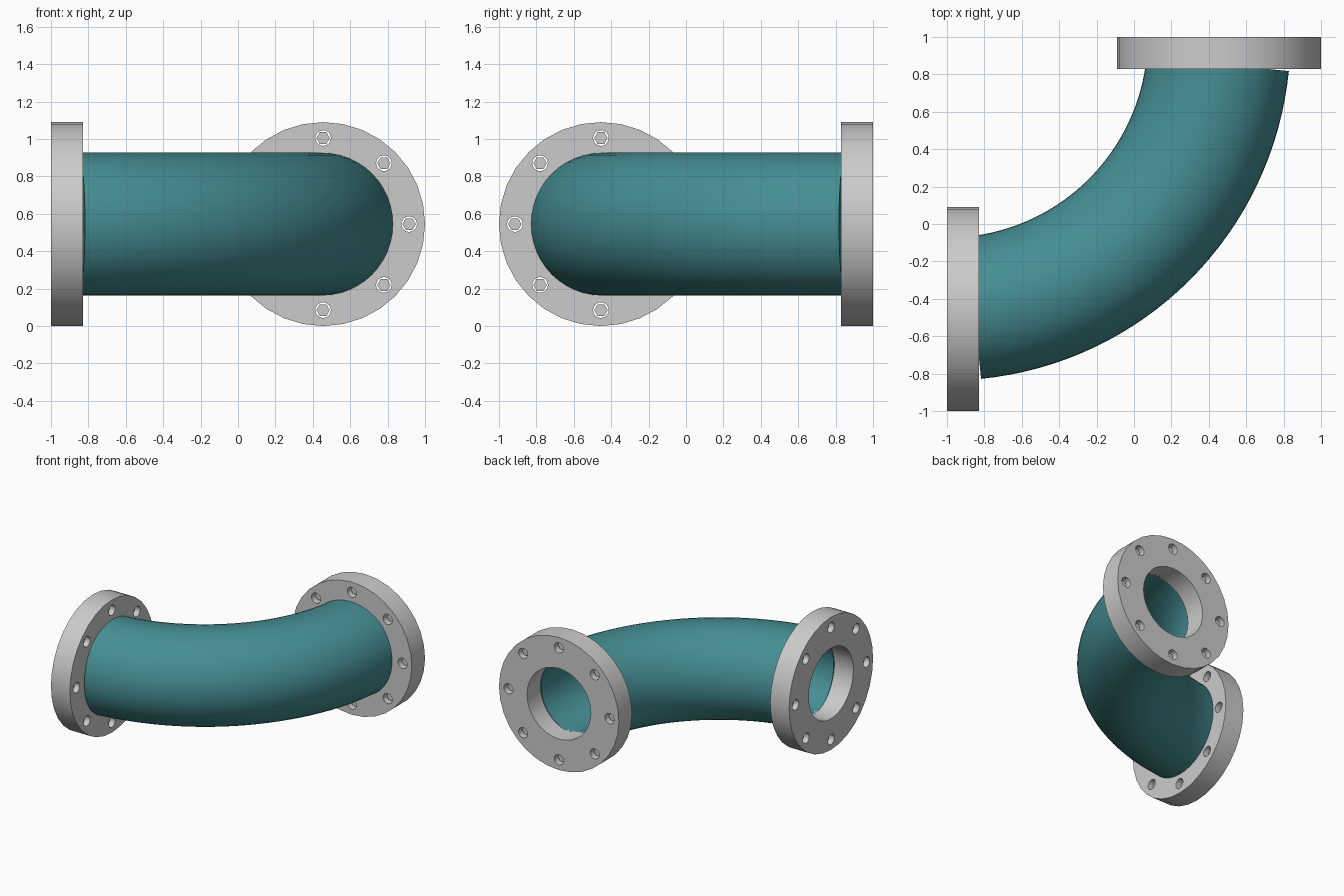
import bpy, bmesh
from math import sin, cos, pi, radians
from mathutils import Matrix, Vector

if "Cube" in bpy.data.objects:
    bpy.data.objects.remove(bpy.data.objects["Cube"])

CZ = 0.545                      # height of the pipe axis
BEND = Vector((-1, 1, CZ))      # centre of the elbow bend
BEND_R = 1.455
FLANGE_R, BORE_R, HALF_T = 0.545, 0.29, 0.086
BOLT_CIRCLE = 0.46


def circle(r, z, n, cx=0, cy=0):
    return [Vector((cx + r * cos(2 * pi * i / n), cy + r * sin(2 * pi * i / n), z))
            for i in range(n)]


def add_rings(bm, rings, wrap):
    """Skin a list of point rings; wrap joins last to first, otherwise cap both ends."""
    vs = [[bm.verts.new(p) for p in ring] for ring in rings]
    n = len(vs[0])
    for k in range(len(vs) if wrap else len(vs) - 1):
        a, b = vs[k], vs[(k + 1) % len(vs)]
        for i in range(n):
            j = (i + 1) % n
            bm.faces.new((a[i], a[j], b[j], b[i]))
    if not wrap:
        bm.faces.new(vs[0])
        bm.faces.new(vs[-1])


def finish(bm, name, matrix=Matrix()):
    bmesh.ops.recalc_face_normals(bm, faces=bm.faces)
    mesh = bpy.data.meshes.new(name)
    bm.to_mesh(mesh)
    bm.free()
    ob = bpy.data.objects.new(name, mesh)
    ob.matrix_world = matrix
    bpy.context.collection.objects.link(ob)
    return ob


def select(ob):
    bpy.ops.object.select_all(action='DESELECT')
    ob.select_set(True)
    bpy.context.view_layer.objects.active = ob


def smooth(ob):
    select(ob)
    bpy.ops.object.shade_smooth_by_angle(angle=radians(35))


def bolt_pattern(name, r, half, n, matrix):
    """Eight prisms spaced on the bolt circle."""
    bm = bmesh.new()
    for k in range(8):
        a = k * pi / 4
        x, y = BOLT_CIRCLE * cos(a), BOLT_CIRCLE * sin(a)
        add_rings(bm, [circle(r, -half, n, x, y), circle(r, half, n, x, y)], False)
    return finish(bm, name, matrix)


def flange(name, matrix):
    # disc with central bore
    bm = bmesh.new()
    profile = [(BORE_R, -HALF_T), (FLANGE_R, -HALF_T), (FLANGE_R, HALF_T), (BORE_R, HALF_T)]
    add_rings(bm, [circle(r, z, 32) for r, z in profile], True)
    ob = finish(bm, name, matrix)
    # drilled bolt holes
    cutter = bolt_pattern(name + "_hole_cutter", 0.042, 0.2, 16, matrix)
    cutter.hide_render = True
    mod = ob.modifiers.new("holes", 'BOOLEAN')
    mod.operation, mod.solver, mod.object = 'DIFFERENCE', 'EXACT', cutter
    select(ob)
    bpy.ops.object.modifier_apply(modifier=mod.name)
    bpy.data.objects.remove(cutter)
    smooth(ob)
    # hex bolts recessed in the holes
    bolt_pattern(name + "_bolts", 0.036, 0.045, 6, matrix)


# elbow pipe: outer skin out, inner skin back
def pipe_ring(t, r, n=48):
    out = Vector((sin(t), -cos(t), 0))
    return [BEND + out * (BEND_R + r * cos(2 * pi * i / n))
            + Vector((0, 0, r * sin(2 * pi * i / n))) for i in range(n)]


STEPS = 32
angles = [radians(5.7 + (90 - 11.4) * i / STEPS) for i in range(STEPS + 1)]
bm = bmesh.new()
add_rings(bm, [pipe_ring(t, 0.382) for t in angles]
          + [pipe_ring(t, BORE_R) for t in reversed(angles)], True)
pipe = finish(bm, "elbow_pipe")
teal = bpy.data.materials.new("teal")
teal.diffuse_color = (0.06, 0.27, 0.29, 1)
teal.use_nodes = True
teal.node_tree.nodes["Principled BSDF"].inputs["Base Color"].default_value = teal.diffuse_color
pipe.data.materials.append(teal)
smooth(pipe)

# flanges at both ends
upright = Matrix.Rotation(pi / 2, 4, 'X')
flange("back_flange", Matrix.Translation((0.455, 1 - HALF_T, CZ)) @ upright)
flange("left_flange", Matrix.Translation((-1 + HALF_T, -0.455, CZ))
       @ Matrix.Rotation(pi / 2, 4, 'Z') @ upright)
